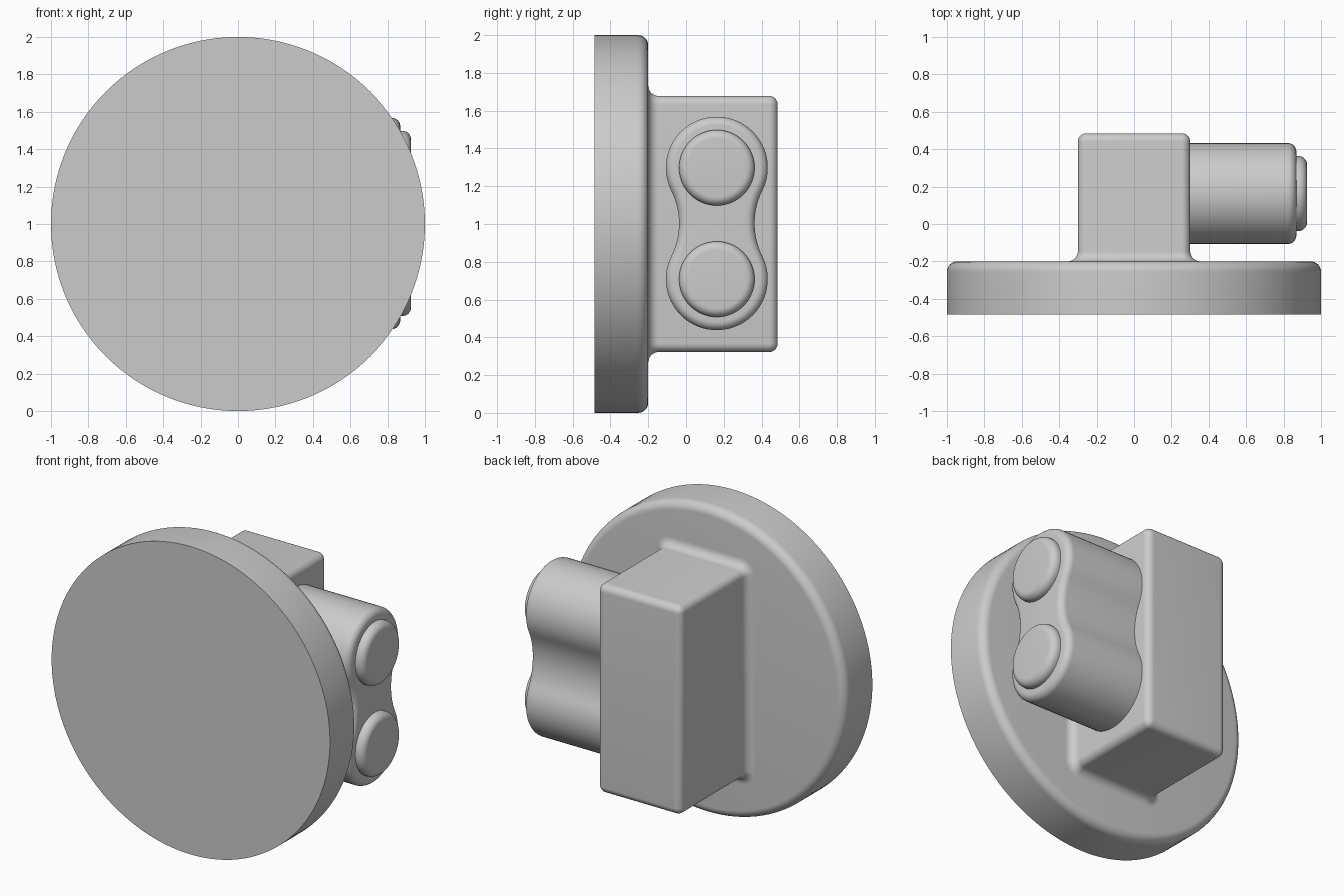
import bpy, bmesh
from math import cos, sin, pi, radians, atan2, hypot

if "Cube" in bpy.data.objects:
    bpy.data.objects.remove(bpy.data.objects["Cube"])

# Single plain grey
GREY = (0.6, 0.6, 0.6, 1)
grey = bpy.data.materials.new("plain_grey")
grey.use_nodes = True
grey.diffuse_color = GREY
grey.node_tree.nodes["Principled BSDF"].inputs["Base Color"].default_value = GREY


def outline(arcs, offset):
    """Join arcs (centre u, v, radius, start, end, steps), grown by an offset."""
    points = []
    for u, v, r, start, end, n in arcs:
        for i in range(n):
            a = start + (end - start) * i / (n - 1)
            points.append((u + (r + offset) * cos(a), v + (r + offset) * sin(a)))
    return points


def rounded_end(end, r, steps=8):
    """Loft steps that round over an end, as (position, offset)."""
    angles = [pi / 2 * i / steps for i in range(steps + 1)]
    return [(end - r + r * sin(a), r * cos(a) - r) for a in angles]


def flared_start(start, r, steps=8):
    """Loft steps that flare out concavely where a part meets its base."""
    angles = [pi / 2 * i / steps for i in range(steps + 1)]
    return [(start + r - r * cos(a), r - r * sin(a)) for a in angles]


def loft(name, arcs, steps, axis):
    """Sweep an outline along x or y through (position, offset) steps."""
    bm = bmesh.new()
    rings = []
    for pos, offset in steps:
        ring = []
        for u, v in outline(arcs, offset):
            ring.append(bm.verts.new((pos, u, v) if axis == "x" else (u, pos, v)))
        rings.append(ring)
    count = len(rings[0])
    for a, b in zip(rings, rings[1:]):
        for i in range(count):
            j = (i + 1) % count
            bm.faces.new((a[i], a[j], b[j], b[i]))
    bm.faces.new(rings[0])
    bm.faces.new(rings[-1])
    bmesh.ops.remove_doubles(bm, verts=bm.verts, dist=0.0002)
    bmesh.ops.recalc_face_normals(bm, faces=bm.faces)
    mesh = bpy.data.meshes.new(name)
    bm.to_mesh(mesh)
    bm.free()
    mesh.materials.append(grey)
    obj = bpy.data.objects.new(name, mesh)
    bpy.context.collection.objects.link(obj)
    bpy.ops.object.select_all(action="DESELECT")
    obj.select_set(True)
    bpy.context.view_layer.objects.active = obj
    bpy.ops.object.shade_smooth_by_angle(angle=radians(35))
    return obj


def circle(u, v, r, n=96):
    return [(u, v, r, 0, 2 * pi, n + 1)]


# Round front plate
FRONT, PLATE_BACK, BACK = -0.485, -0.2, 0.485
loft("front_plate", circle(0, 1, 1, 128),
     [(FRONT, 0)] + rounded_end(PLATE_BACK, 0.055), "y")

# Rounded block behind the plate, flared at its foot
CORNER, HALF_W, HALF_H = 0.046, 0.3, 0.678
signs = [(1, 1), (-1, 1), (-1, -1), (1, -1)]
block = [(sx * (HALF_W - CORNER), 1 + sz * (HALF_H - CORNER), CORNER,
          k * pi / 2, (k + 1) * pi / 2, 9) for k, (sx, sz) in enumerate(signs)]
loft("rear_block", block,
     flared_start(PLATE_BACK, 0.055) + rounded_end(BACK, 0.045), "y")

# Side arm: two round lobes joined by concave waists
MID_Y, MID_Z, LOBE_R, LOBE_Z, WAIST = 0.163, 1.003, 0.27, 0.295, 0.2
waist_r = (WAIST**2 + LOBE_Z**2 - LOBE_R**2) / (2 * (LOBE_R - WAIST))
side = WAIST + waist_r
t = atan2(LOBE_Z, side)
arm = [
    (MID_Y, MID_Z + LOBE_Z, LOBE_R, -t, pi + t, 40),
    (MID_Y - side, MID_Z, -waist_r, pi + t, pi - t, 16),
    (MID_Y, MID_Z - LOBE_Z, LOBE_R, pi - t, 2 * pi + t, 40),
    (MID_Y + side, MID_Z, -waist_r, 2 * pi + t, 2 * pi - t, 16),
]
ARM_END = 0.868
loft("side_arm", arm, [(0.25, 0)] + rounded_end(ARM_END, 0.045), "x")

# Round buttons on the end of the arm
for label, sign in (("upper", 1), ("lower", -1)):
    loft(label + "_button", circle(MID_Y, MID_Z + sign * LOBE_Z, 0.2, 64),
         [(ARM_END - 0.03, 0)] + rounded_end(0.925, 0.045), "x")
